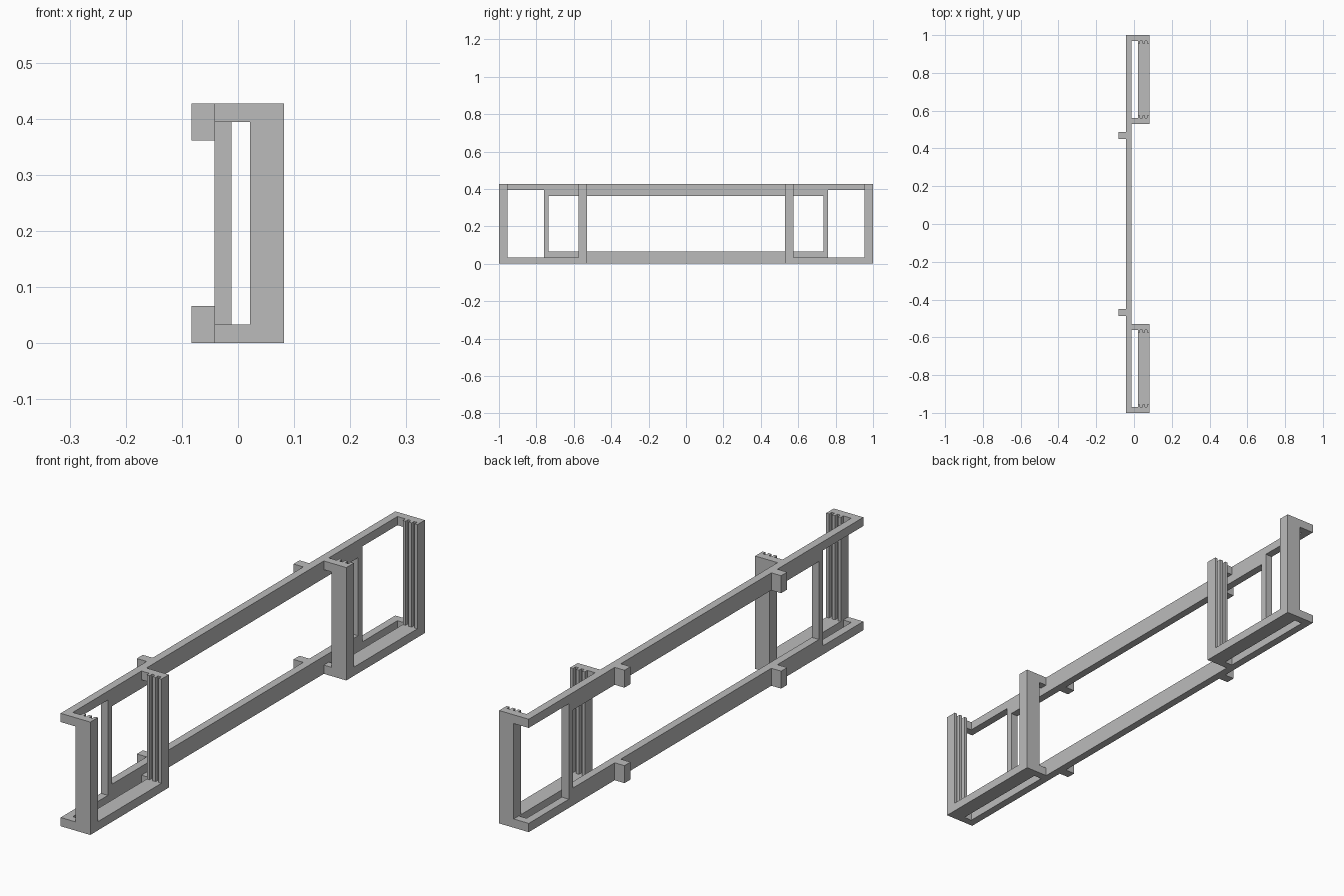
import bpy, bmesh
from mathutils import Vector

cube = bpy.data.objects.get("Cube")
if cube:
    bpy.data.objects.remove(cube, do_unlink=True)

grey = bpy.data.materials.new("plain grey")
grey.use_nodes = True
colour = (0.5, 0.5, 0.5, 1)
grey.diffuse_color = colour
grey.node_tree.nodes["Principled BSDF"].inputs["Base Color"].default_value = colour

H = 0.427                      # overall height
BACK, FACE = -0.042, -0.012    # back rail thickness along x
INNER, FRONT = 0.021, 0.082    # front column depth along x
THIN, DEEP = 0.033, 0.066      # thin and deep rail heights
END, SLAB, RIB = 1.0, 0.97, 0.955


def prism(name, outline, axis, low, high):
    """Extrude a flat outline along x or z."""
    def place(p, t):
        return Vector((t, *p)) if axis == "x" else Vector((*p, t))
    bm = bmesh.new()
    face = bm.faces.new([bm.verts.new(place(p, low)) for p in outline])
    out = bmesh.ops.extrude_face_region(bm, geom=[face])
    verts = [g for g in out["geom"] if isinstance(g, bmesh.types.BMVert)]
    shift = place((0, 0), high - low)
    bmesh.ops.translate(bm, verts=verts, vec=shift)
    bmesh.ops.recalc_face_normals(bm, faces=bm.faces)
    mesh = bpy.data.meshes.new(name)
    bm.to_mesh(mesh)
    bm.free()
    mesh.materials.append(grey)
    obj = bpy.data.objects.new(name, mesh)
    bpy.context.collection.objects.link(obj)
    return obj


def box(name, x0, x1, y0, y1, z0, z1):
    return prism(name, [(x0, y0), (x1, y0), (x1, y1), (x0, y1)], "z", z0, z1)


# Long back rails, deeper in the middle than at the ends
half = [(END, 0), (END, THIN), (0.76, THIN), (0.76, DEEP)]
rail = half + [(-y, z) for y, z in reversed(half)]
prism("bottom_rail", rail, "x", BACK, FACE)
prism("top_rail", [(y, H - z) for y, z in rail], "x", BACK, FACE)


def column(name, wall, inward):
    """Front column with three ribs and two grooves on its inward side."""
    ribs = [(INNER, 0.033), (0.045, 0.058), (0.070, FRONT)]
    slab = wall + inward * (END - SLAB)
    tip = wall + inward * (END - RIB)
    outline = [(INNER, wall)]
    for a, b in ribs:
        outline += [(a, slab), (a, tip), (b, tip), (b, slab)]
    outline.append((FRONT, wall))
    # the rib edges flush with the column sides need no slab corner
    outline = [p for p in outline if not (p[1] == slab and p[0] in (INNER, FRONT))]
    prism(name, outline, "z", THIN, H)


for side, s in (("back", 1), ("front", -1)):
    # Upright joining the two rails
    y0, y1 = sorted((s * 0.735, s * 0.76))
    box(side + "_rail_post", BACK, FACE, y0, y1, DEEP, H - DEEP)

    # Bottom front ledge of the end bay
    y0, y1 = sorted((s * 0.53, s * END))
    box(side + "_bay_ledge", INNER, FRONT, y0, y1, 0, THIN)

    # Arms from the rails to the columns, and the columns themselves
    for place, wall, inward in (("outer", s * END, -s), ("inner", s * 0.53, s)):
        y0, y1 = sorted((wall, wall + inward * (END - SLAB)))
        for level, z in (("bottom", 0), ("top", H - THIN)):
            box(f"{side}_{place}_{level}_arm", FACE, INNER, y0, y1, z, z + THIN)
        column(f"{side}_{place}_column", wall, inward)

    # Small lugs behind the rails
    y0, y1 = sorted((s * 0.45, s * 0.486))
    for level, z in (("bottom", 0), ("top", H - DEEP)):
        box(f"{side}_{level}_lug", -0.083, BACK, y0, y1, z, z + DEEP)
